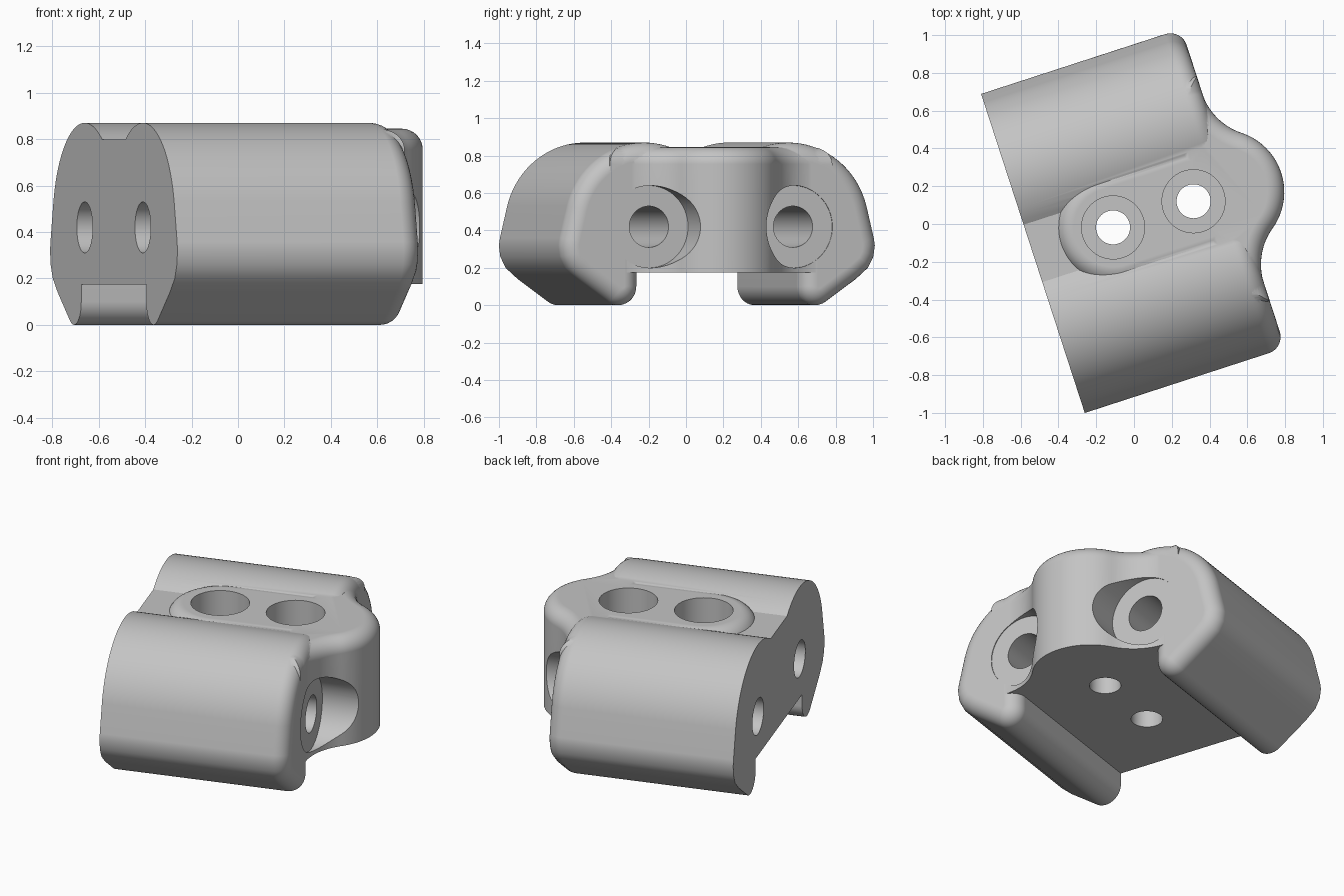
import bpy, bmesh
from math import cos, sin, radians, sqrt, atan2, degrees
from mathutils import Matrix, Vector

cube = bpy.data.objects.get("Cube")
if cube:
    bpy.data.objects.remove(cube, do_unlink=True)

grey = bpy.data.materials.new("plain grey")
grey.use_nodes = True
grey.diffuse_color = (0.55, 0.55, 0.55, 1)
grey.node_tree.nodes["Principled BSDF"].inputs["Base Color"].default_value = (0.55, 0.55, 0.55, 1)

ROUND = 0.09        # edge rounding
BORE_SIDE = 0.405   # offset of the long bores
BORE_Z = 0.42
END = -0.557        # flat end
FACE = 0.558        # rounded end of the two sides


def arc(cx, cy, r, a0, a1, n):
    steps = [radians(a0 + (a1 - a0) * i / n) for i in range(n + 1)]
    return [(cx + r * cos(a), cy + r * sin(a)) for a in steps]


def link(name, bm):
    bmesh.ops.recalc_face_normals(bm, faces=bm.faces)
    mesh = bpy.data.meshes.new(name)
    bm.to_mesh(mesh)
    bm.free()
    mesh.materials.append(grey)
    obj = bpy.data.objects.new(name, mesh)
    bpy.context.collection.objects.link(obj)
    return obj


def rounded_prism(name, start, direction):
    """Extrude a closed outline and round the far rim."""
    bm = bmesh.new()
    base = bm.faces.new([bm.verts.new(p) for p in start])
    ext = bmesh.ops.extrude_face_region(bm, geom=[base], use_keep_orig=True)["geom"]
    bmesh.ops.translate(bm, verts=[g for g in ext if isinstance(g, bmesh.types.BMVert)], vec=direction)
    cap = [g for g in ext if isinstance(g, bmesh.types.BMFace)][0]
    bmesh.ops.bevel(bm, geom=list(cap.edges), offset=ROUND, offset_type='OFFSET',
                    segments=8, profile=0.5, affect='EDGES', clamp_overlap=False)
    return link(name, bm)


def cylinder(name, radius, a, b):
    a, b = Vector(a), Vector(b)
    bm = bmesh.new()
    turn = (b - a).to_track_quat('Z', 'Y').to_matrix().to_4x4()
    bmesh.ops.create_cone(bm, cap_ends=True, segments=64, radius1=radius, radius2=radius,
                          depth=(b - a).length, matrix=Matrix.Translation((a + b) / 2) @ turn)
    obj = link(name, bm)
    obj.hide_render = True
    return obj


def combine(target, other, operation):
    mod = target.modifiers.new("join", 'BOOLEAN')
    mod.operation, mod.solver, mod.object = operation, 'EXACT', other
    bpy.context.view_layer.objects.active = target
    bpy.ops.object.modifier_apply(modifier=mod.name)
    bpy.data.objects.remove(other, do_unlink=True)


# Cross-section of the body: top lobe, bulging flank, sloped foot, inner channel
half = arc(BORE_SIDE, BORE_Z, 0.45, 123, 14, 26)
half += [(0.882, 0.36), (0.888, 0.32), (0.88, 0.26), (0.85, 0.2), (0.782, 0.14)]
half += arc(0.553, 0.1, 0.1, 305, 180, 12)
half += [(0.453, 0.175)]
section = half + [(-d, z) for d, z in reversed(half)]
body = rounded_prism("clamp_body", [(END, d, z) for d, z in section], (FACE - END, 0, 0))

# Central boss: round back, web between the sides, concave sweep into a round nose
nose_u, nose_r, sweep_d = 0.495, 0.33, 0.53
base = FACE - 0.001
gap = base - nose_u
sweep_r = (sweep_d ** 2 + gap ** 2 - nose_r ** 2) / (2 * (nose_r - gap))
sweep_u = base + sweep_r
tangent = degrees(atan2(sweep_d, sweep_u - nose_u))
plan = arc(-0.11, 0, 0.3, 180, 90, 16)
plan += [(0.3, 0.3), (0.3, 0.625), (base, 0.625)]
plan += arc(sweep_u, sweep_d, sweep_r, 180, 180 + tangent, 14)
plan += arc(nose_u, 0, nose_r, tangent, 0, 14)[1:]
plan += [(u, -d) for u, d in reversed(plan[1:-1])]
boss = rounded_prism("centre_boss", [(u, d, 0.1752) for u, d in plan], (0, 0, 0.845 - 0.1752))
combine(body, boss, 'UNION')

# Long bores with spot faces beside the nose
for side in (1, -1):
    y = side * BORE_SIDE
    combine(body, cylinder("long_bore", 0.11, (-1, y, BORE_Z), (1, y, BORE_Z)), 'DIFFERENCE')
    combine(body, cylinder("spot_face", 0.22, (0.553, y, BORE_Z), (1, y, BORE_Z)), 'DIFFERENCE')

# Vertical counterbored holes
for u in (-0.111, 0.337):
    combine(body, cylinder("bolt_hole", 0.09, (u, 0, -0.2), (u, 0, 1)), 'DIFFERENCE')
    combine(body, cylinder("counterbore", 0.167, (u, 0, 0.45), (u, 0, 1)), 'DIFFERENCE')

# Turn into place and shade
body.data.transform(Matrix.Rotation(radians(18), 4, 'Z') @ Matrix.Translation((0, 0.017, 0)))
bpy.ops.object.select_all(action='DESELECT')
body.select_set(True)
bpy.context.view_layer.objects.active = body
bpy.ops.object.shade_smooth_by_angle(angle=radians(30))
normals = body.modifiers.new("even_shading", 'WEIGHTED_NORMAL')
normals.keep_sharp = True
